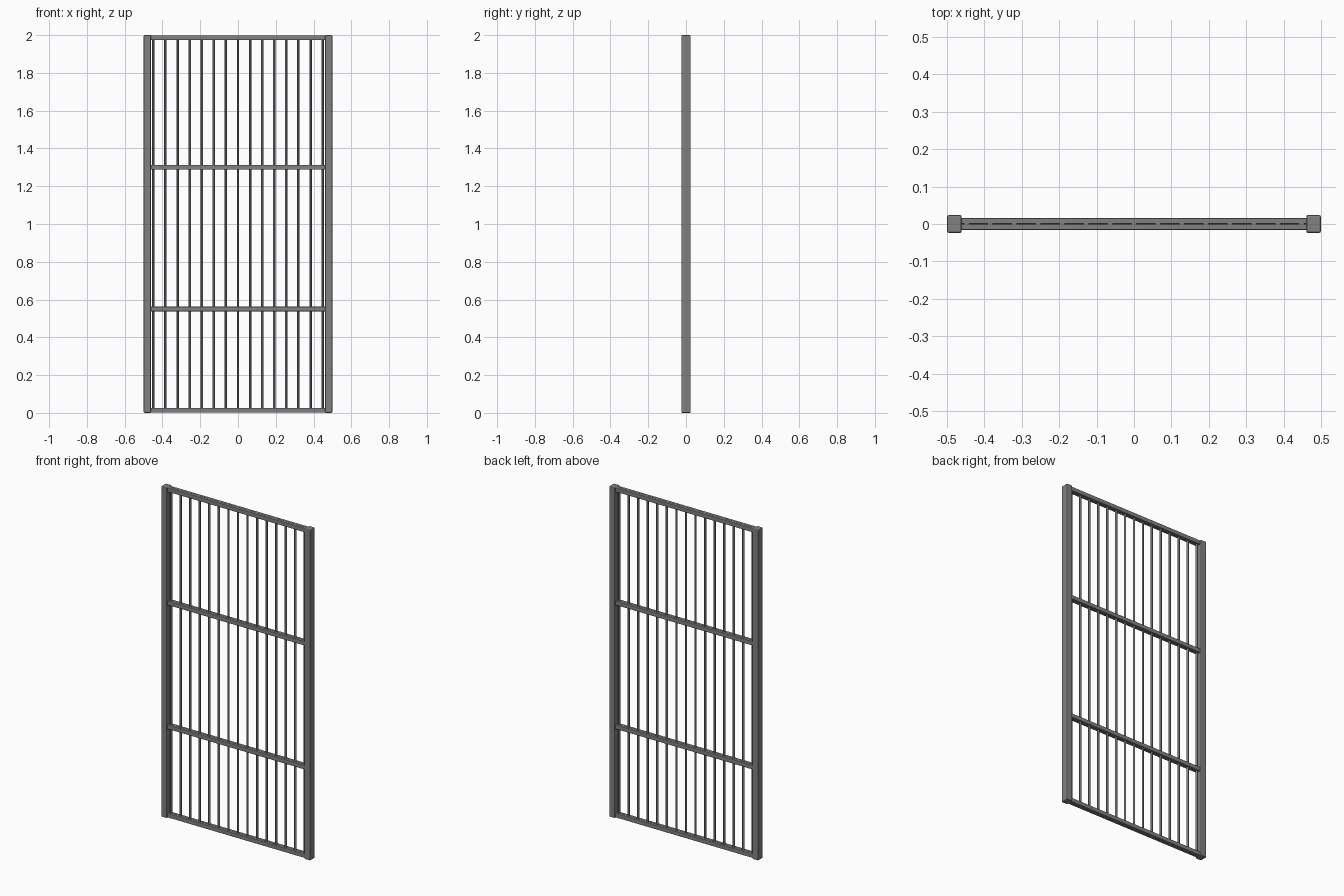
import bpy

if "Cube" in bpy.data.objects:
    bpy.data.objects.remove(bpy.data.objects["Cube"])

steel = bpy.data.materials.new("grey_steel")
steel.diffuse_color = (0.22, 0.22, 0.22, 1)
steel.use_nodes = True
steel.node_tree.nodes["Principled BSDF"].inputs["Base Color"].default_value = steel.diffuse_color


def box(name, centre, size, bevel):
    bpy.ops.mesh.primitive_cube_add(size=1, location=centre)
    ob = bpy.context.object
    ob.name = name
    ob.scale = size
    bpy.ops.object.transform_apply(location=False, rotation=False, scale=True)
    mod = ob.modifiers.new("bevel", "BEVEL")
    mod.width = bevel
    mod.segments = 2
    ob.data.materials.append(steel)
    return ob


# side posts
for side, x in (("left", -0.48), ("right", 0.48)):
    box(side + "_post", (x, 0, 1.0), (0.039, 0.048, 2.0), 0.005)

# horizontal rails, each a front and back strip gripping the bars
for i, z in enumerate((0.0145, 0.55, 1.30, 1.9855)):
    for side, y in (("front", -0.008), ("back", 0.008)):
        box(f"{side}_rail_{i}", (0, y, z), (0.93, 0.016, 0.025), 0.003)

# vertical round bars
for i in range(15):
    bpy.ops.mesh.primitive_cylinder_add(vertices=12, radius=0.0065, depth=1.996,
                                        location=((i - 7) * 0.064, 0, 1.0))
    bar = bpy.context.object
    bar.name = f"bar_{i}"
    bar.data.materials.append(steel)
    bpy.ops.object.shade_smooth_by_angle()
